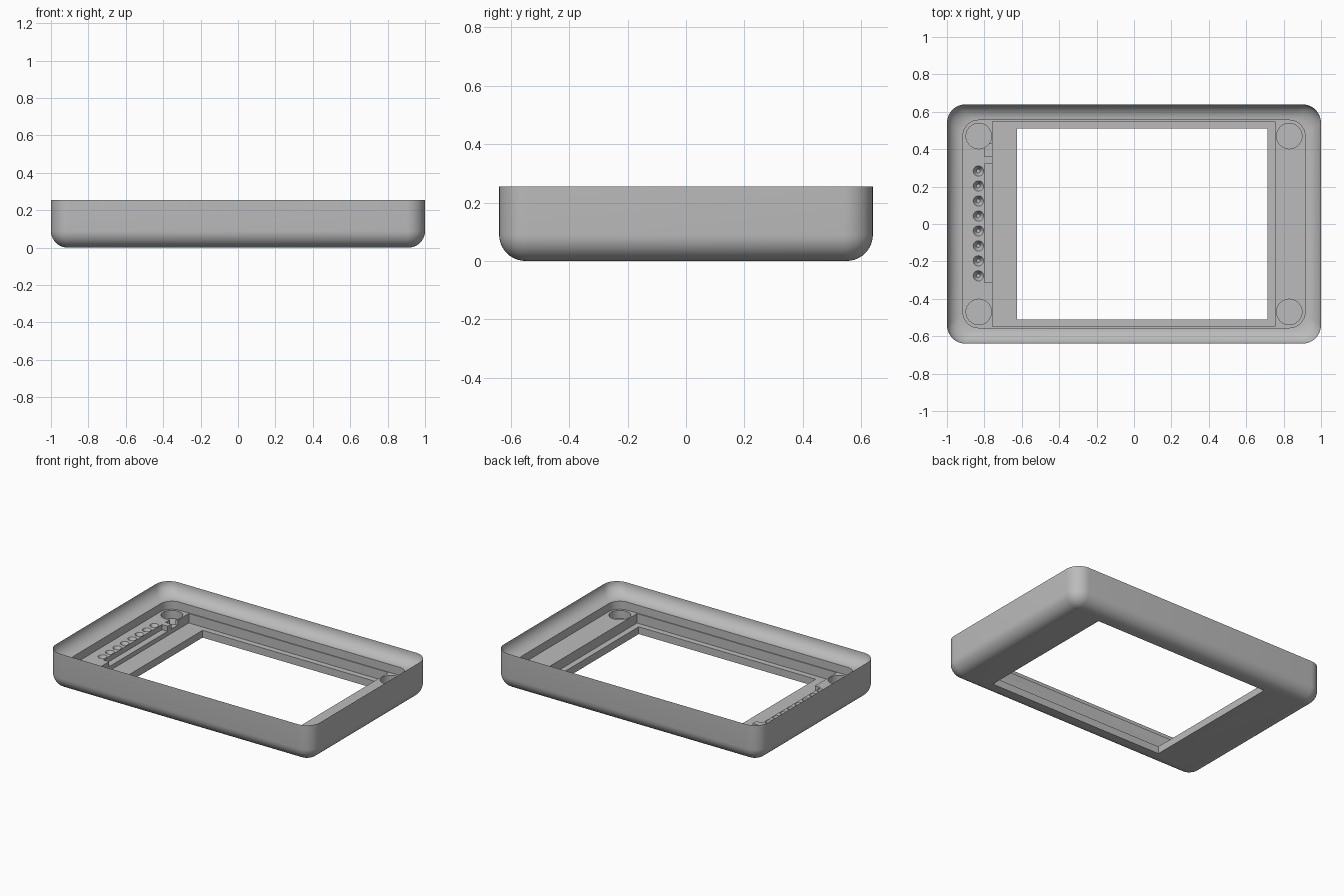
import bpy, bmesh
from math import sin, cos, pi

cube = bpy.data.objects.get("Cube")
if cube:
    bpy.data.objects.remove(cube, do_unlink=True)

grey = bpy.data.materials.new("plain grey")
grey.use_nodes = True
colour = (0.5, 0.5, 0.5, 1)
grey.diffuse_color = colour
grey.node_tree.nodes["Principled BSDF"].inputs["Base Color"].default_value = colour

HALF_X, HALF_Y, RIM = 1.0, 0.64, 0.255
PAD, FLOOR, NOTCH = 0.115, 0.05, 0.08
STEPS = 10


def add_object(name, bm):
    bmesh.ops.recalc_face_normals(bm, faces=bm.faces)
    mesh = bpy.data.meshes.new(name)
    bm.to_mesh(mesh)
    bm.free()
    obj = bpy.data.objects.new(name, mesh)
    obj.data.materials.append(grey)
    bpy.context.collection.objects.link(obj)
    return obj


def rounded_ring(bm, inset, radius, z):
    """Rounded rectangle of vertices, inset from the outer outline."""
    ring = []
    for q, (sx, sy) in enumerate(((1, 1), (-1, 1), (-1, -1), (1, -1))):
        cx, cy = sx * (HALF_X - inset - radius), sy * (HALF_Y - inset - radius)
        for i in range(STEPS + 1):
            a = (q + i / STEPS) * pi / 2
            ring.append(bm.verts.new((cx + radius * cos(a), cy + radius * sin(a), z)))
    return ring


# Tray: outer fillet, straight wall, sharp rim, hollow fillet, inner step
corner, outer_r, inner_r = 0.1, 0.09, 0.085
sections = []
for i in range(STEPS + 1):
    a = i / STEPS * pi / 2
    inset = outer_r * (1 - sin(a))
    sections.append((inset, corner - inset, outer_r * (1 - cos(a))))
for i in range(STEPS + 1):
    a = i / STEPS * pi / 2
    inset = inner_r * (1 - cos(a))
    sections.append((inset, corner - 0.015 * i / STEPS, RIM - inner_r * sin(a)))
sections.append((inner_r, inner_r, PAD))

bm = bmesh.new()
rings = [rounded_ring(bm, *s) for s in sections]
for low, high in zip(rings, rings[1:]):
    for i in range(len(low)):
        j = (i + 1) % len(low)
        bm.faces.new((low[i], low[j], high[j], high[i]))
bm.faces.new(rings[0])
bm.faces.new(rings[-1])
tray = add_object("tray_frame", bm)


def cut(bm):
    """Subtract one closed shape from the tray."""
    cutter = add_object("cutter", bm)
    cutter.hide_render = True
    mod = tray.modifiers.new("cut", "BOOLEAN")
    mod.operation, mod.solver, mod.object = "DIFFERENCE", "EXACT", cutter
    bpy.context.view_layer.objects.active = tray
    bpy.ops.object.modifier_apply(modifier=mod.name)
    bpy.data.objects.remove(cutter, do_unlink=True)


def cut_box(x0, x1, y0, y1, z0, z1):
    bm = bmesh.new()
    bmesh.ops.create_cube(bm, size=1)
    for v in bm.verts:
        v.co = ((x0 + x1) / 2 + v.co.x * (x1 - x0),
                (y0 + y1) / 2 + v.co.y * (y1 - y0),
                (z0 + z1) / 2 + v.co.z * (z1 - z0))
    cut(bm)


def cut_round(x, y, bottom_r, top_r, z0, z1, sides):
    bm = bmesh.new()
    bmesh.ops.create_cone(bm, cap_ends=True, segments=sides, radius1=bottom_r,
                          radius2=top_r, depth=z1 - z0)
    bmesh.ops.translate(bm, verts=bm.verts, vec=(x, y, (z0 + z1) / 2))
    cut(bm)


# Screen pocket and through window
cut_box(-0.757, 0.755, -0.549, 0.549, FLOOR, 0.3)
cut_box(-0.625, 0.715, -0.51, 0.51, -0.1, 0.3)

# Notches along the inner edge of the connector pad
cut_box(-0.8, -0.74, -0.313, 0.32, NOTCH, 0.3)
cut_box(-0.8, -0.74, 0.36, 0.43, NOTCH, 0.3)

# Round corner recesses
for x in (-0.83, 0.83):
    for y in (-0.47, 0.47):
        cut_round(x, y, 0.068, 0.068, 0.06, 0.3, 40)

# Row of tapered pin dimples
for i in range(8):
    cut_round(-0.832, 0.283 - 0.08 * i, 0.01, 0.028, 0.08, PAD + 0.0005, 20)

# Smooth the fillets, keep cut edges crisp
bpy.ops.object.select_all(action="DESELECT")
tray.select_set(True)
bpy.context.view_layer.objects.active = tray
bpy.ops.object.shade_smooth_by_angle(angle=pi / 6)
